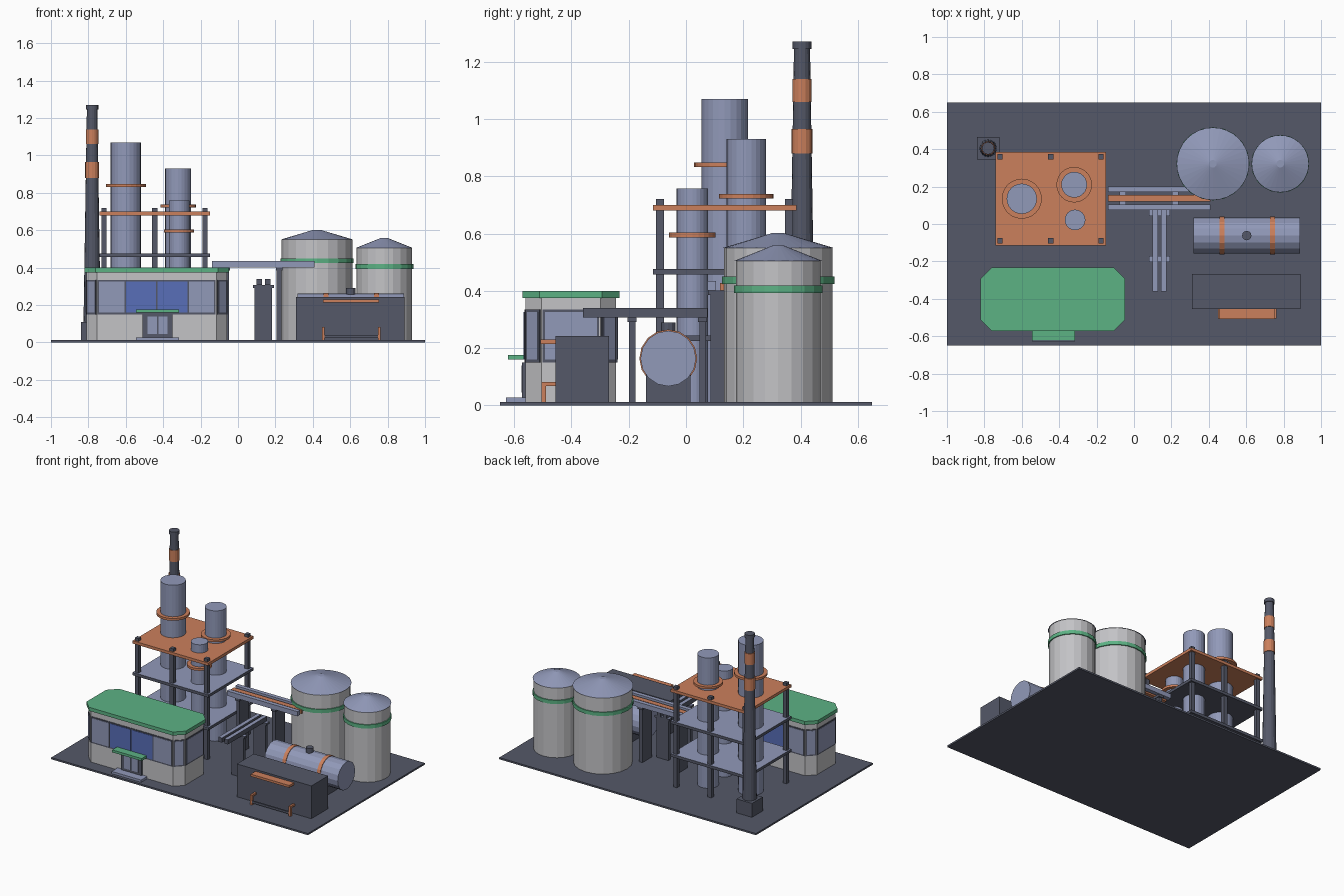
import bpy, bmesh, math
from mathutils import Matrix

if "Cube" in bpy.data.objects:
    bpy.data.objects.remove(bpy.data.objects["Cube"])


def material(name, rgb):
    m = bpy.data.materials.new(name)
    m.use_nodes = True
    m.diffuse_color = (*rgb, 1)
    m.node_tree.nodes["Principled BSDF"].inputs["Base Color"].default_value = (*rgb, 1)
    return m


DARK = material("dark slate", (0.089, 0.098, 0.138))
ORANGE = material("rust orange", (0.6, 0.215, 0.107))
GREEN = material("roof green", (0.107, 0.445, 0.231))
STEEL = material("pale blue steel", (0.285, 0.32, 0.485))
WALL = material("light grey", (0.546, 0.546, 0.565))
BLUE = material("window blue", (0.098, 0.156, 0.485))


def finish(name, bm, mat, top=None):
    bmesh.ops.recalc_face_normals(bm, faces=bm.faces)
    me = bpy.data.meshes.new(name)
    me.materials.append(mat)
    if top:
        # upward faces take the second colour
        me.materials.append(top)
        for f in bm.faces:
            f.normal_update()
            f.material_index = int(f.normal.z > 0.9)
    bm.to_mesh(me)
    bm.free()
    ob = bpy.data.objects.new(name, me)
    bpy.context.collection.objects.link(ob)
    return ob


def box(name, x, y, z, mat, top=None):
    """Box from (low, high) ranges on each axis."""
    bm = bmesh.new()
    bmesh.ops.create_cube(bm, size=1)
    for v in bm.verts:
        v.co = [(a + b) / 2 + c * (b - a) for c, (a, b) in zip(v.co, (x, y, z))]
    return finish(name, bm, mat, top)


def drum(name, x, y, z, r, mat, r2=None, sides=24):
    """Upright cylinder, or cone if the top radius differs."""
    bm = bmesh.new()
    bmesh.ops.create_cone(bm, cap_ends=True, segments=sides, radius1=r,
                          radius2=r if r2 is None else r2, depth=z[1] - z[0],
                          matrix=Matrix.Translation((x, y, sum(z) / 2)))
    return finish(name, bm, mat)


def lying_drum(name, x, y, z, r, mat, sides=16):
    """Cylinder along x."""
    bm = bmesh.new()
    bmesh.ops.create_cone(bm, cap_ends=True, segments=sides, radius1=r, radius2=r,
                          depth=x[1] - x[0],
                          matrix=Matrix.Translation((sum(x) / 2, y, z)) @ Matrix.Rotation(math.pi / 2, 4, 'Y'))
    return finish(name, bm, mat)


def span(c, half):
    return (c - half, c + half)


G = 0.012  # ground level on top of the slab
box("ground_slab", (-1, 1), (-0.65, 0.65), (0, G), DARK)

# Chimney
CX, CY = -0.78, 0.405
box("chimney_base", span(CX, 0.06), span(CY, 0.06), (G, 0.11), DARK)
drum("chimney_stack", CX, CY, (0.11, 1.25), 0.046, DARK, 0.028, 16)
drum("chimney_cap", CX, CY, (1.245, 1.27), 0.033, DARK, sides=16)
drum("chimney_band_low", CX, CY, (0.88, 0.965), 0.037, ORANGE, sides=16)
drum("chimney_band_high", CX, CY, (1.06, 1.14), 0.034, ORANGE, sides=16)

# Process towers with collar rings
for n, x, y, r, top, ring in (("tall", -0.6, 0.135, 0.081, 1.07, 0.84),
                              ("middle", -0.32, 0.21, 0.069, 0.93, 0.73),
                              ("short", -0.315, 0.022, 0.055, 0.758, 0.595)):
    drum(n + "_tower", x, y, (G, top), r, STEEL)
    drum(n + "_tower_ring", x, y, span(ring, 0.008), r + 0.026, ORANGE)

# Platform frame
PX, PY = (-0.74, -0.15), (-0.115, 0.385)
box("top_platform", PX, PY, (0.68, 0.7), ORANGE)
box("middle_platform", PX, PY, (0.457, 0.477), DARK, STEEL)
box("lower_platform", PX, PY, (0.225, 0.245), DARK, STEEL)
for x in (-0.716, -0.445, -0.177):
    for y in (-0.09, 0.36):
        box("platform_post", span(x, 0.014), span(y, 0.014), (G, 0.72), DARK)

# Control building
BX, BY = -0.435, -0.402
HX, HY, CUT = 0.375, 0.158, 0.055


def octagon(hx, hy, c):
    q = [(hx, c - hy), (hx, hy - c), (hx - c, hy), (c - hx, hy)]
    return q + [(-a, -b) for a, b in q]


def octagon_block(name, hx, hy, c, z, mat):
    bm = bmesh.new()
    f = bm.faces.new([bm.verts.new((BX + a, BY + b, z[0])) for a, b in octagon(hx, hy, c)])
    top = bmesh.ops.extrude_face_region(bm, geom=[f])["geom"]
    for v in top:
        if isinstance(v, bmesh.types.BMVert):
            v.co.z = z[1]
    return finish(name, bm, mat)


octagon_block("building_body", HX, HY, CUT, (G, 0.375), WALL)
octagon_block("building_roof", HX + 0.012, HY + 0.011, 0.06, (0.375, 0.4), GREEN)


def wall_plate(name, p, q, along, z, depth, mat):
    """Thin plate on the wall from p to q, covering a range along its length."""
    ob = box(name, along, (-depth, depth), z, mat)
    ang = math.atan2(q[1] - p[1], q[0] - p[0])
    ob.matrix_world = (Matrix.Translation((BX + (p[0] + q[0]) / 2, BY + (p[1] + q[1]) / 2, 0))
                       @ Matrix.Rotation(ang, 4, 'Z'))
    return ob


corners = octagon(HX, HY, CUT)
for i, p in enumerate(corners):
    q = corners[(i + 1) % 8]
    half = math.dist(p, q) / 2 - 0.004
    wall_plate("window_frame", p, q, (-half, half), (0.15, 0.335), 0.004, DARK)
    if half > 0.2:  # long front and back walls
        for s in (-1, 1):
            outer = sorted((s * 0.172, s * (half - 0.008)))
            inner = sorted((s * 0.004, s * 0.164))
            wall_plate("side_pane", p, q, outer, (0.16, 0.327), 0.006, STEEL)
            wall_plate("blue_pane", p, q, inner, (0.16, 0.327), 0.007, BLUE)
    else:
        wall_plate("window_pane", p, q, (0.008 - half, half - 0.008), (0.16, 0.327), 0.006, STEEL)

# Entrance
front = BY - HY
box("door_frame", span(-0.43, 0.08), (front - 0.012, front), (G, 0.15), DARK)
for s in (-1, 1):
    box("door_pane", span(-0.43 + s * 0.029, 0.025), (front - 0.015, front), (0.045, 0.14), STEEL)
box("door_canopy", span(-0.43, 0.115), (-0.622, front), (0.16, 0.177), GREEN)
box("door_step", span(-0.43, 0.115), (-0.628, front), (G, 0.028), STEEL)

# Silos
for n, x, r, eave, apex, band in (("large", 0.422, 0.194, 0.55, 0.602, 0.437),
                                  ("small", 0.782, 0.153, 0.505, 0.558, 0.406)):
    drum(n + "_silo_body", x, 0.322, (G, eave), r - 0.005, WALL, sides=20)
    drum(n + "_silo_band", x, 0.322, span(band, 0.013), r + 0.002, GREEN, sides=20)
    drum(n + "_silo_roof", x, 0.322, (eave, apex), r, STEEL, 0.02, 32)

# Pipe bridge to the large silo
BR = (-0.14, 0.41)
for y in (0.09, 0.185):
    box("bridge_rail", BR, span(y, 0.015), (0.402, 0.435), STEEL)
box("bridge_pipe", BR, span(0.137, 0.018), (0.402, 0.428), ORANGE)
for x in (-0.06, 0.22):
    box("bridge_support", span(x, 0.013), span(0.137, 0.052), (G, 0.395), DARK)
    box("bridge_support_cap", span(x, 0.018), span(0.137, 0.06), (0.385, 0.402), DARK, STEEL)

# Side conveyor
for x in (0.113, 0.159):
    box("conveyor_rail", span(x, 0.014), (-0.36, 0.075), (0.307, 0.34), DARK, STEEL)
for y in (-0.188, 0.058):
    box("conveyor_support", span(0.136, 0.047), span(y, 0.011), (G, 0.295), DARK)
    box("conveyor_support_cap", span(0.136, 0.056), span(y, 0.016), (0.292, 0.307), DARK, STEEL)

# Horizontal tank
TY, TZ = -0.062, 0.164
lying_drum("tank", (0.318, 0.888), TY, TZ, 0.097, STEEL)
for x in (0.47, 0.74):
    lying_drum("tank_band", span(x, 0.013), TY, TZ, 0.101, ORANGE)
    box("tank_saddle", span(x, 0.03), span(TY, 0.078), (G, 0.11), DARK)
drum("tank_hatch", 0.603, TY, (0.25, 0.29), 0.025, DARK, sides=12)

# Equipment shed with awning and guard rail
box("shed", (0.31, 0.89), (-0.455, -0.268), (G, 0.243), DARK)
box("shed_awning", (0.455, 0.755), (-0.508, -0.45), (0.214, 0.23), ORANGE)
for x in (0.455, 0.755):
    box("guard_post", span(x, 0.007), (-0.505, -0.488), (G, 0.082), ORANGE)
    box("guard_arm", span(x, 0.007), (-0.49, -0.455), (0.068, 0.082), ORANGE)
box("guard_rail", (0.455, 0.755), (-0.502, -0.491), (0.025, 0.04), DARK)
